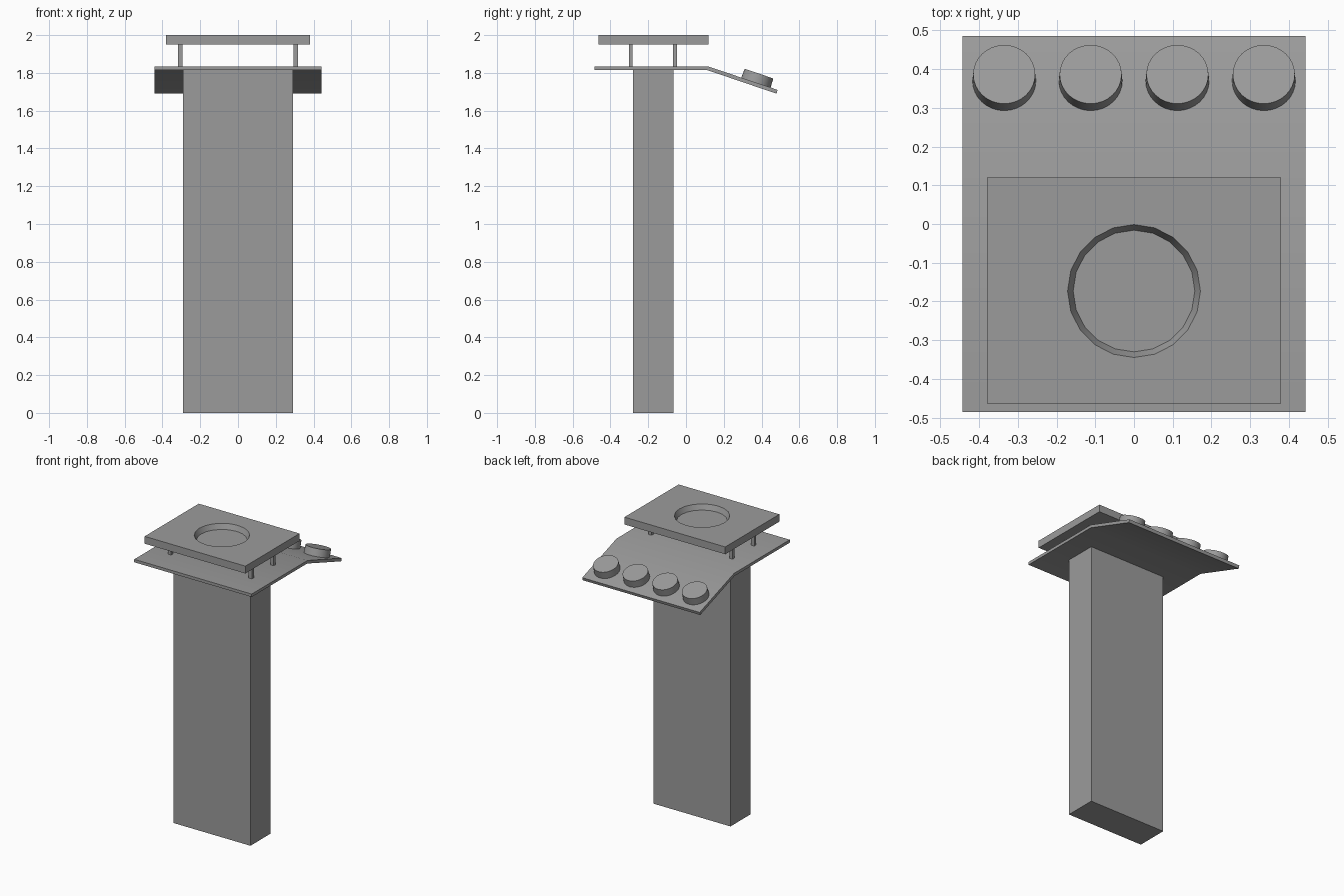
import bpy, bmesh, math
from mathutils import Matrix, Vector

cube = bpy.data.objects.get("Cube")
if cube:
    bpy.data.objects.remove(cube, do_unlink=True)

GREY = (0.33, 0.33, 0.33, 1.0)
mat = bpy.data.materials.new("plain grey")
mat.use_nodes = True
mat.diffuse_color = GREY
mat.node_tree.nodes["Principled BSDF"].inputs["Base Color"].default_value = GREY


def finish(name, bm, smooth=False):
    bmesh.ops.recalc_face_normals(bm, faces=bm.faces)
    mesh = bpy.data.meshes.new(name)
    bm.to_mesh(mesh)
    bm.free()
    obj = bpy.data.objects.new(name, mesh)
    bpy.context.collection.objects.link(obj)
    mesh.materials.append(mat)
    if smooth:
        bpy.ops.object.select_all(action='DESELECT')
        obj.select_set(True)
        bpy.context.view_layer.objects.active = obj
        bpy.ops.object.shade_smooth_by_angle(angle=math.radians(30))
    return obj


def box(name, low, high):
    low, high = Vector(low), Vector(high)
    bm = bmesh.new()
    bmesh.ops.create_cube(bm, size=1, matrix=Matrix.Translation((low + high) / 2)
                          @ Matrix.Diagonal((*(high - low), 1)))
    return finish(name, bm)


# Upright column
box("column", (-0.29, -0.28, 0), (0.29, -0.065, 1.82))

# Bent shelf, a side profile extruded across the width
HALF = 0.443
BEND, END = Vector((0, 0.115, 1.835)), Vector((0, 0.485, 1.71))
tilt = math.atan2(BEND.z - END.z, END.y - BEND.y)
profile = [(-0.485, 1.835), BEND.yz, END.yz, (0.479, 1.69), (0.112, 1.815), (-0.485, 1.815)]
bm = bmesh.new()
side = bm.faces.new([bm.verts.new((-HALF, y, z)) for y, z in profile])
swept = bmesh.ops.extrude_face_region(bm, geom=[side])["geom"]
bmesh.ops.translate(bm, vec=(2 * HALF, 0, 0),
                    verts=[v for v in swept if isinstance(v, bmesh.types.BMVert)])
finish("bent_shelf", bm, smooth=True)

# Round knobs standing square to the sloping part
HEIGHT = 0.05
slope = Matrix.Rotation(-tilt, 4, 'X')
seat = BEND.lerp(END, 0.69)
for i, x in enumerate((-0.335, -0.112, 0.112, 0.335)):
    bm = bmesh.new()
    place = Matrix.Translation((x, seat.y, seat.z)) @ slope
    bmesh.ops.create_cone(bm, cap_ends=True, segments=32, radius1=0.082, radius2=0.08,
                          depth=HEIGHT, matrix=place @ Matrix.Translation((0, 0, HEIGHT / 2)))
    finish(f"knob_{i + 1}", bm, smooth=True)

# Four posts carrying the top slab
for side_name, x in (("right", -0.305), ("left", 0.305)):
    for end_name, y in (("front", -0.293), ("back", -0.058)):
        box(f"post_{end_name}_{side_name}", (x - 0.012, y - 0.01, 1.83),
            (x + 0.012, y + 0.01, 1.952))

# Top slab with a round recess cut into it
slab = box("top_slab", (-0.38, -0.463, 1.95), (0.38, 0.12, 2.0))
DEPTH = 0.035
bm = bmesh.new()
bmesh.ops.create_cone(bm, cap_ends=True, segments=20, radius1=0.157, radius2=0.186,
                      depth=2 * DEPTH, matrix=Matrix.Translation((0, -0.173, 2.0)))
cutter = finish("recess_cutter", bm)
cutter.hide_render = True
cut = slab.modifiers.new("recess", 'BOOLEAN')
cut.operation = 'DIFFERENCE'
cut.solver = 'EXACT'
cut.object = cutter
bpy.ops.object.select_all(action='DESELECT')
slab.select_set(True)
bpy.context.view_layer.objects.active = slab
bpy.ops.object.modifier_apply(modifier=cut.name)
bpy.ops.object.shade_smooth_by_angle(angle=math.radians(30))
bpy.data.objects.remove(cutter, do_unlink=True)
